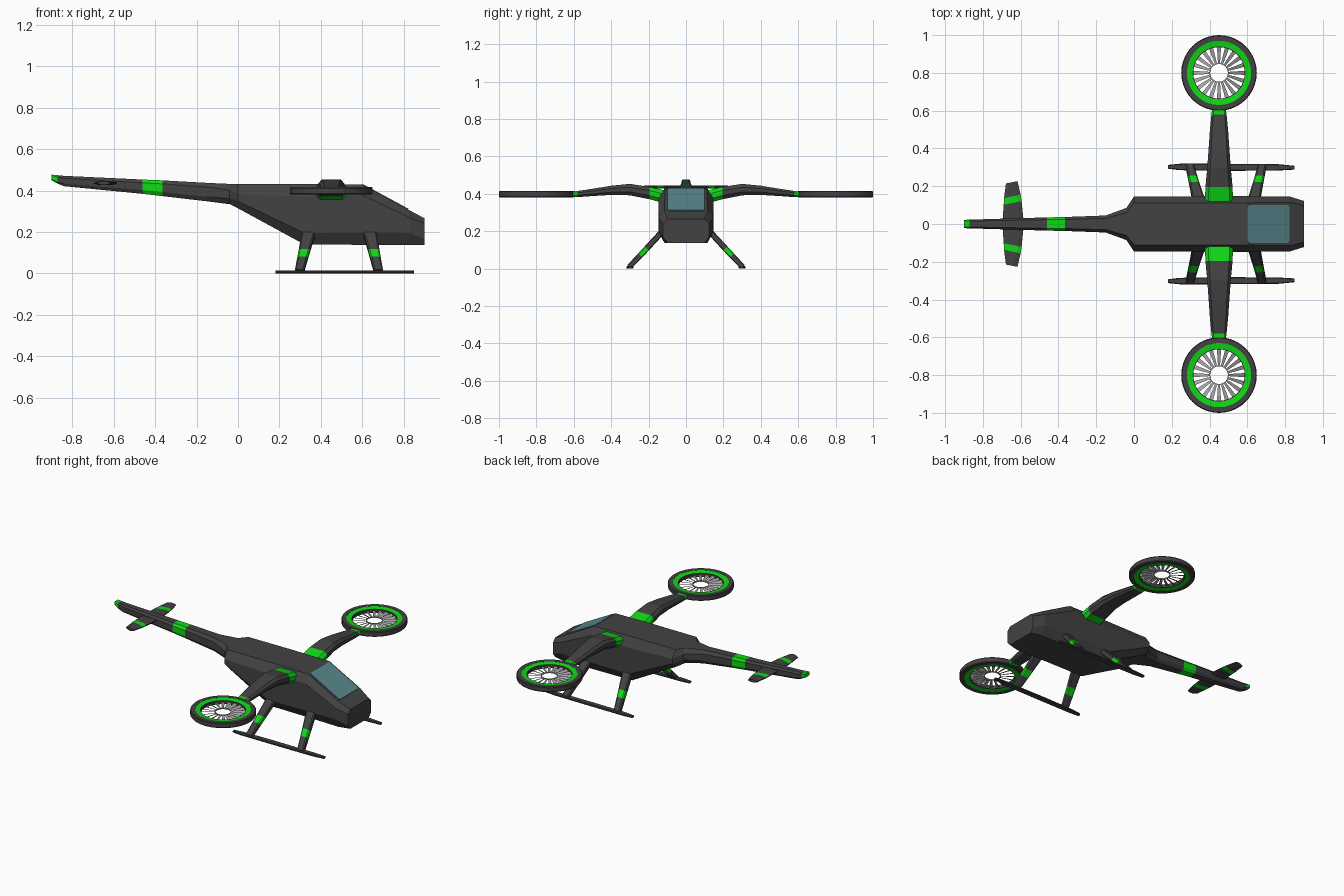
import bpy, bmesh
from math import sin, cos, pi
from mathutils import Vector

if "Cube" in bpy.data.objects:
    bpy.data.objects.remove(bpy.data.objects["Cube"])


def material(name, rgb):
    m = bpy.data.materials.new(name)
    m.diffuse_color = (*rgb, 1)
    m.use_nodes = True
    m.node_tree.nodes["Principled BSDF"].inputs["Base Color"].default_value = m.diffuse_color
    return m


DARK = material("dark_grey", (0.055, 0.055, 0.055))
GREEN = material("green", (0.005, 0.68, 0.008))
GLASS = material("glass", (0.1, 0.25, 0.27))
BLADE = material("blade_grey", (0.38, 0.38, 0.38))


def loft(name, rings, mats, bands=(), closed=False):
    """Skin a list of point rings; segments listed in bands use mats[1]."""
    bm = bmesh.new()
    vs = [[bm.verts.new(p) for p in r] for r in rings]
    n, count = len(vs[0]), len(vs)
    for i in range(count if closed else count - 1):
        a, b = vs[i], vs[(i + 1) % count]
        for j in range(n):
            k = (j + 1) % n
            f = bm.faces.new((a[j], a[k], b[k], b[j]))
            f.material_index = int(i in bands)
    if not closed:
        bm.faces.new(vs[0]).material_index = int(0 in bands)
        bm.faces.new(vs[-1]).material_index = int(count - 2 in bands)
    bmesh.ops.recalc_face_normals(bm, faces=bm.faces)
    me = bpy.data.meshes.new(name)
    bm.to_mesh(me)
    bm.free()
    for m in mats:
        me.materials.append(m)
    ob = bpy.data.objects.new(name, me)
    bpy.context.collection.objects.link(ob)
    return ob


def octagon(u0, u1, v0, v1, cu, cv):
    """Chamfered rectangle in 2D."""
    return [(u0 + cu, v0), (u1 - cu, v0), (u1, v0 + cv), (u1, v1 - cv),
            (u1 - cu, v1), (u0 + cu, v1), (u0, v1 - cv), (u0, v0 + cv)]


def revolve(name, profile, cx, cy, mats, steps=40):
    rings = [[(cx + r * cos(2 * pi * i / steps), cy + r * sin(2 * pi * i / steps), z)
              for r, z in profile] for i in range(steps)]
    return loft(name, rings, mats, closed=True)


# Fuselage and tail boom: x, half width, bottom, top, side inset, lower and upper chamfer height
sections = [
    (-0.90, 0.022, 0.450, 0.477, 0.006, 0.006, 0.006),
    (-0.872, 0.023, 0.434, 0.474, 0.007, 0.008, 0.008),
    (-0.84, 0.024, 0.421, 0.471, 0.008, 0.012, 0.012),
    (-0.46, 0.035, 0.384, 0.453, 0.012, 0.018, 0.016),
    (-0.365, 0.037, 0.373, 0.449, 0.013, 0.019, 0.017),
    (-0.15, 0.045, 0.348, 0.437, 0.015, 0.022, 0.02),
    (-0.04, 0.085, 0.334, 0.432, 0.025, 0.028, 0.03),
    (0.00, 0.145, 0.314, 0.431, 0.035, 0.035, 0.05),
    (0.32, 0.147, 0.140, 0.431, 0.035, 0.055, 0.06),
    (0.60, 0.147, 0.138, 0.428, 0.035, 0.06, 0.05),
    (0.825, 0.145, 0.136, 0.306, 0.03, 0.06, 0.035),
    (0.90, 0.122, 0.136, 0.266, 0.025, 0.03, 0.025),
]
rings = []
for x, w, zb, zt, c, cb, ct in sections:
    half = [(w - c, zb), (w, zb + cb), (w, zt - ct), (w - c, zt)]
    rings.append([(x, y, z) for y, z in half] + [(x, -y, z) for y, z in reversed(half)])
loft("fuselage", rings, [DARK, GREEN], bands=(0, 3))

# Windscreen panel lying on the sloped nose
a, b = Vector((0.60, 0, 0.428)), Vector((0.82, 0, 0.309))
normal = Vector((0.48, 0, 0.88)).normalized()
outline = octagon(0.0, 1.0, -0.1, 0.1, 0.03, 0.008)
loft("windscreen",
     [[a.lerp(b, t) + Vector((0, y, 0)) + normal * h for t, y in outline] for h in (-0.004, 0.004)],
     [GLASS])

for s, side in ((1, "left"), (-1, "right")):
    # Arched wing: y, half chord, bottom, top
    wing = [(0.10, 0.075, 0.345, 0.415), (0.195, 0.072, 0.371, 0.437),
            (0.30, 0.062, 0.392, 0.453), (0.40, 0.055, 0.394, 0.443),
            (0.50, 0.048, 0.388, 0.427), (0.58, 0.040, 0.382, 0.415), (0.61, 0.036, 0.382, 0.413)]
    loft(side + "_wing",
         [[(x, s * y, z) for x, z in octagon(0.45 - h, 0.45 + h, zb, zt, h * 0.25, (zt - zb) * 0.3)]
          for y, h, zb, zt in wing], [DARK, GREEN], bands=(0, 5))

    # Fan duct: dark outer ring, green lip ring, blades round an open centre
    cx, cy = 0.45, s * 0.8
    revolve(side + "_duct", [(0.17, 0.380), (0.196, 0.380), (0.2, 0.385), (0.2, 0.411),
                             (0.196, 0.416), (0.17, 0.416)], cx, cy, [DARK])
    revolve(side + "_duct_lip", [(0.14, 0.386), (0.171, 0.381), (0.171, 0.415), (0.14, 0.410)],
            cx, cy, [GREEN])
    revolve(side + "_duct_lining", [(0.136, 0.386), (0.1405, 0.386), (0.1405, 0.410), (0.136, 0.410)],
            cx, cy, [DARK])
    revolve(side + "_fan_inner_ring", [(0.047, 0.394), (0.052, 0.394), (0.052, 0.402), (0.047, 0.402)],
            cx, cy, [BLADE], 24)
    for i in range(20):
        t = 2 * pi * i / 20
        out, tan = Vector((cos(t), sin(t), 0)), Vector((-sin(t), cos(t), 0))
        blade = []
        for r, w in ((0.050, 0.0055), (0.138, 0.011)):
            c = Vector((cx, cy, 0.398)) + out * r
            blade.append([c + tan * (w * u) + Vector((0, 0, 0.4 * w * u + v))
                          for u, v in ((-1, -0.001), (1, -0.001), (1, 0.001), (-1, 0.001))])
        loft(f"{side}_fan_blade_{i + 1}", blade, [BLADE])

    # Tailplane with swept stripes: y, rear x, front x
    tail = [(0.0, -0.697, -0.583), (0.11, -0.690, -0.595), (0.145, -0.688, -0.600),
            (0.22, -0.678, -0.617)]
    loft(side + "_tailplane",
         [[(x, s * (y + (0.2 * (x + 0.65) if y else 0)), z)
           for x, z in octagon(x0, x1, 0.427, 0.445, 0.02, 0.006)]
          for y, x0, x1 in tail], [DARK, GREEN], bands=(1,))

    # Skid runner with tapered ends: x, half width, y centre
    runner = [(0.18, 0.010, 0.303), (0.24, 0.017, 0.302), (0.45, 0.019, 0.300),
              (0.76, 0.017, 0.300), (0.85, 0.010, 0.298)]
    loft(side + "_skid",
         [[(x, s * y, z) for y, z in octagon(c - w, c + w, 0.0, 0.014, 0.004, 0.004)]
          for x, w, c in runner], [DARK])

    # Splayed skid legs with a green band
    for part, x_top, x_foot in (("rear", 0.342, 0.296), ("front", 0.635, 0.678)):
        top, foot = Vector((x_top, s * 0.125, 0.20)), Vector((x_foot, s * 0.303, 0.007))
        leg = []
        for t, w in ((0, 0.033), (0.48, 0.027), (0.67, 0.025), (1, 0.022)):
            c = top.lerp(foot, t)
            leg.append([c + Vector((u, s * 0.7 * v, 0.7 * v))
                        for u, v in octagon(-w, w, -0.016, 0.016, 0.007, 0.005)])
        for p in leg[-1]:
            p.z = max(p.z, 0.001)
        loft(f"{side}_{part}_leg", leg, [DARK, GREEN], bands=(1,))
